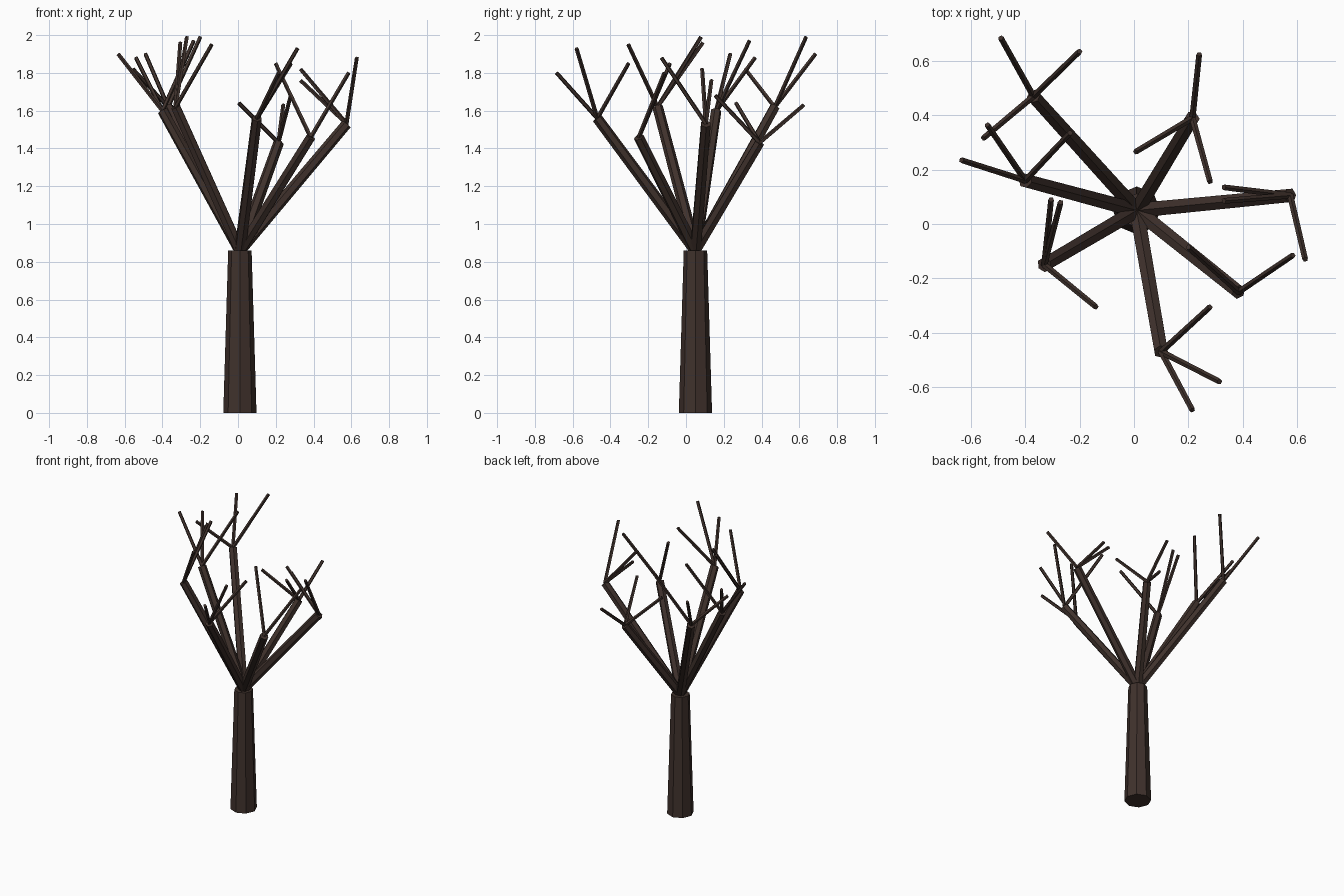
import bpy
import bmesh
from mathutils import Vector, Matrix

cube = bpy.data.objects.get("Cube")
if cube:
    bpy.data.objects.remove(cube, do_unlink=True)

# Single bark colour
bark = bpy.data.materials.new("dark_brown_bark")
bark.use_nodes = True
color = (0.05, 0.031, 0.025, 1)
bark.diffuse_color = color
bsdf = bark.node_tree.nodes["Principled BSDF"]
bsdf.inputs["Base Color"].default_value = color
bsdf.inputs["Roughness"].default_value = 0.9


def limb(name, start, end, r_start, r_end, sides):
    """Flat-sided tapered limb running from start to end."""
    start, end = Vector(start), Vector(end)
    axis = end - start
    turn = axis.to_track_quat("Z", "Y").to_matrix().to_4x4()
    place = Matrix.Translation((start + end) / 2) @ turn
    bm = bmesh.new()
    bmesh.ops.create_cone(bm, cap_ends=True, segments=sides, radius1=r_start,
                          radius2=r_end, depth=axis.length, matrix=place)
    mesh = bpy.data.meshes.new(name)
    bm.to_mesh(mesh)
    bm.free()
    mesh.materials.append(bark)
    obj = bpy.data.objects.new(name, mesh)
    bpy.context.collection.objects.link(obj)
    return obj


# Trunk
crown = (0.01, 0.05, 0.86)
limb("trunk", (0.01, 0.05, 0), crown, 0.088, 0.062, 8)

# Each branch: its end, then the ends of its twigs
branches = {
    "back_right": [(-0.37, 0.47, 1.62), (-0.49, 0.685, 1.90),
                   (-0.20, 0.635, 1.99), (-0.555, 0.315, 1.82)],
    "right": [(-0.40, 0.16, 1.60), (-0.635, 0.235, 1.90),
              (-0.54, 0.365, 1.88), (-0.235, 0.335, 1.97)],
    "front_right": [(-0.33, -0.15, 1.62), (-0.305, 0.09, 1.96),
                    (-0.27, 0.08, 1.99), (-0.14, -0.305, 1.95)],
    "front": [(0.10, -0.47, 1.56), (0.215, -0.685, 1.80),
              (0.315, -0.58, 1.93), (0.28, -0.305, 1.85)],
    "front_left": [(0.385, -0.25, 1.46), (0.585, -0.115, 1.80),
                   (0.20, -0.085, 1.85)],
    "left": [(0.575, 0.105, 1.53), (0.63, -0.13, 1.88),
             (0.33, 0.135, 1.76), (0.33, 0.085, 1.82)],
    "back_left": [(0.215, 0.39, 1.43), (0.24, 0.625, 1.63),
                  (0.005, 0.265, 1.64), (0.28, 0.155, 1.68)],
}

# Branches and twigs
for side, (tip, *twig_tips) in branches.items():
    limb(side + "_branch", crown, tip, 0.031, 0.028, 6)
    for i, twig_tip in enumerate(twig_tips, 1):
        limb(f"{side}_twig_{i}", tip, twig_tip, 0.012, 0.011, 5)
